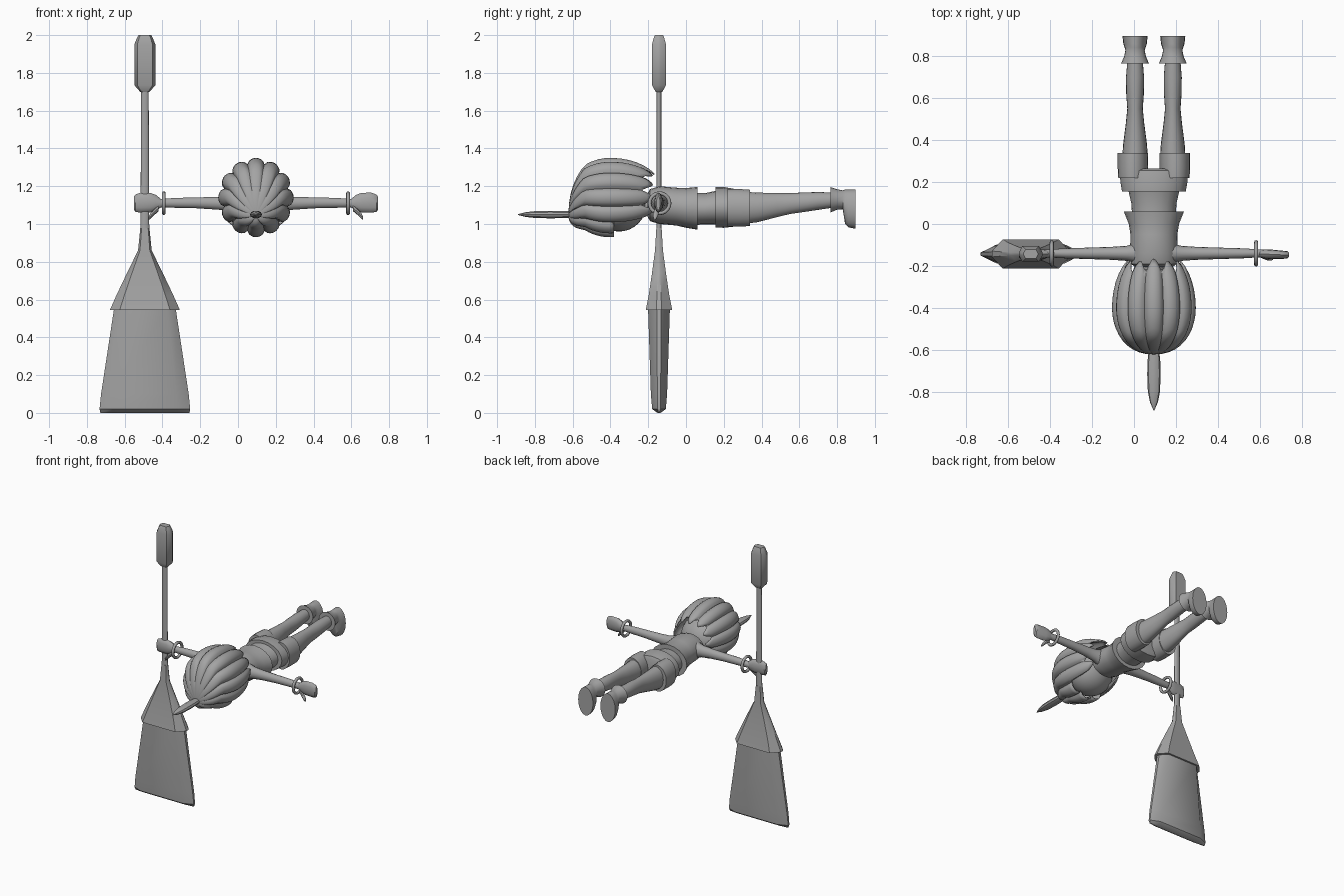
import bpy, bmesh, math
from math import sin, cos, pi

if "Cube" in bpy.data.objects:
    bpy.data.objects.remove(bpy.data.objects["Cube"])

CX = 0.095          # middle of the figure
grey = bpy.data.materials.new("plain grey")
grey.diffuse_color = (0.37, 0.37, 0.37, 1)
grey.use_nodes = True
grey.node_tree.nodes["Principled BSDF"].inputs["Base Color"].default_value = grey.diffuse_color


def finish(name, bm, angle=35):
    bmesh.ops.recalc_face_normals(bm, faces=bm.faces)
    me = bpy.data.meshes.new(name)
    bm.to_mesh(me)
    bm.free()
    ob = bpy.data.objects.new(name, me)
    bpy.context.collection.objects.link(ob)
    me.materials.append(grey)
    bpy.ops.object.select_all(action='DESELECT')
    ob.select_set(True)
    bpy.context.view_layer.objects.active = ob
    bpy.ops.object.shade_smooth_by_angle(angle=math.radians(angle))
    return ob


def loft(name, axis, rings, section=None, n=16, angle=35):
    """rings: (position on axis, centre a, centre b, half size a, half size b)"""
    section = section or [(cos(2 * pi * i / n), sin(2 * pi * i / n)) for i in range(n)]
    bm = bmesh.new()
    loops = []
    for p, ca, cb, ha, hb in rings:
        loop = []
        for u, v in section:
            a, b = ca + u * ha, cb + v * hb
            co = {'x': (p, a, b), 'y': (a, p, b), 'z': (a, b, p)}[axis]
            loop.append(bm.verts.new(co))
        loops.append(loop)
    m = len(section)
    for l0, l1 in zip(loops, loops[1:]):
        for i in range(m):
            bm.faces.new((l0[i], l0[(i + 1) % m], l1[(i + 1) % m], l1[i]))
    bm.faces.new(loops[0])
    bm.faces.new(loops[-1])
    return finish(name, bm, angle)


# Broom: grip, shaft, flared collar and flat bristles
BX, BY = -0.493, -0.143
flat8 = [(1, .2), (.72, 1), (-.72, 1), (-1, .2), (-1, -.2), (-.72, -1), (.72, -1), (1, -.2)]


def broom_part(name, rows, section):
    return loft(name, 'z', [(z, BX, BY, a, b) for z, a, b in rows], section, angle=40)


broom_part("broom_grip", [(1.70, .025, .018), (1.735, .056, .037), (1.95, .056, .037),
                          (1.985, .042, .028), (2.0, .034, .022)], flat8)
broom_part("broom_shaft", [(.84, .035, .02), (1.0, .023, .013), (1.72, .02, .012)], None)
broom_part("broom_collar", [(.545, .185, .07), (.62, .152, .055), (.74, .095, .037),
                            (.86, .036, .021), (.98, .024, .014)], flat8)
broom_part("broom_bristles", [(0, .236, .008), (.02, .24, .036), (.1, .232, .043),
                              (.56, .162, .058)], flat8)

# Head under the hair, with the face pointing down
bm = bmesh.new()
bmesh.ops.create_uvsphere(bm, u_segments=24, v_segments=16, radius=1)
for v in bm.verts:
    v.co = (CX + v.co.x * .165, -.355 + v.co.y * .145, 1.105 + v.co.z * .145)
finish("head", bm)

# Ribbed hair cap: lobes run from the crown to pointed tips, left short over the face
LOBES, PER, ROWS = 12, 8, 16
bm = bmesh.new()
grid = []
for j in range(LOBES * PER):
    a = 2 * pi * j / (LOBES * PER)
    lobe = abs(cos(LOBES * a / 2))
    face = abs(a - pi) < math.radians(46)
    y_end = -.38 if face else -.235 + .06 * lobe
    if not face and cos(a) > .95:
        y_end += .01
    th_end = math.acos(-(y_end + .40) / .28) if y_end > -.40 else pi / 2
    col = []
    for i in range(ROWS + 1):
        th = max(.04, th_end * i / ROWS)
        y = -.40 - cos(th) * (.222 if th < pi / 2 else .28)
        r = sin(th) ** .85 * (.87 + .13 * lobe ** .6)
        cz = 1.05 + .09 * min(1, th / .9)
        col.append(bm.verts.new((CX + .2 * r * sin(a), y, cz + .21 * r * cos(a))))
    grid.append(col)
for c0, c1 in zip(grid, grid[1:] + grid[:1]):
    for i in range(ROWS):
        bm.faces.new((c0[i], c1[i], c1[i + 1], c0[i + 1]))
bm.faces.new([c[0] for c in grid])
hair = finish("hair", bm)
solid = hair.modifiers.new("thickness", 'SOLIDIFY')
solid.thickness, solid.offset = .008, -1


def body(name, rows, cx=CX, n=20):
    """rows: (y, centre z, half width, half depth)"""
    return loft(name, 'y', [(y, cx, cz, a, b) for y, cz, a, b in rows], n=n)


# Pointed tuft on the crown
body("hair_tuft", [(-.89, 1.05, .002, .002), (-.85, 1.05, .019, .013), (-.8, 1.05, .029, .019),
                   (-.72, 1.05, .032, .021), (-.66, 1.05, .031, .02), (-.61, 1.05, .026, .018)], n=10)

# Trunk
body("neck", [(-.27, 1.1, .05, .05), (-.17, 1.1, .05, .05)])
body("shirt", [(-.205, 1.1, .09, .06), (-.19, 1.1, .11, .085), (-.14, 1.1, .114, .1),
               (-.05, 1.092, .112, .1), (.0, 1.085, .12, .105), (.06, 1.083, .144, .113)])
body("waist", [(.04, 1.08, .104, .085), (.1, 1.08, .108, .083), (.165, 1.087, .123, .09)])
body("shorts_hip", [(.155, 1.088, .152, .107), (.2, 1.088, .16, .108), (.255, 1.086, .163, .1),
                    (.265, 1.086, .12, .08)])

for side, s in (("left", -1), ("right", 1)):
    # Shorts leg, bare leg and flared boot
    body("shorts_leg_" + side, [(.22, 1.086, .07, .098), (.27, 1.086, .073, .1),
                                (.34, 1.085, .073, .096)], CX + s * .1)
    body("leg_" + side, [(.3, 1.085, .062, .086), (.38, 1.088, .057, .078), (.48, 1.1, .044, .064),
                         (.55, 1.108, .037, .055), (.62, 1.115, .042, .052),
                         (.7, 1.122, .043, .047), (.8, 1.128, .035, .038)], CX + s * .09)
    body("boot_" + side, [(.765, 1.128, .067, .067), (.8, 1.13, .052, .054), (.83, 1.128, .046, .05),
                          (.842, 1.092, .05, .09), (.86, 1.082, .056, .1),
                          (.898, 1.079, .06, .104)], CX + s * .09)

    # Arm, hand and thumb
    def limb(name, rows, n=14):
        return loft(name + side, 'x', [(CX + s * d, cy, cz, a, b) for d, cy, cz, a, b in rows], n=n)

    limb("arm_", [(.08, -.14, 1.105, .05, .06), (.13, -.14, 1.108, .036, .042),
                  (.2, -.14, 1.11, .031, .035), (.32, -.14, 1.112, .027, .029),
                  (.42, -.14, 1.112, .024, .027), (.52, -.14, 1.11, .018, .022)])
    limb("hand_", [(.5, -.142, 1.11, .017, .02), (.53, -.143, 1.112, .022, .042),
                   (.56, -.145, 1.113, .023, .052), (.61, -.147, 1.113, .02, .053),
                   (.638, -.147, 1.11, .017, .046), (.645, -.147, 1.11, .01, .036)], 12)
    limb("thumb_", [(.515, -.15, 1.085, .014, .018), (.54, -.158, 1.062, .015, .016),
                    (.56, -.163, 1.04, .012, .014), (.568, -.165, 1.03, .006, .008)], 8)
    # Bracelet
    bpy.ops.mesh.primitive_torus_add(location=(CX + s * .488, -.14, 1.11), rotation=(0, pi / 2, 0),
                                     major_radius=.053, minor_radius=.01,
                                     major_segments=20, minor_segments=8)
    ring = bpy.context.object
    ring.name = "bracelet_" + side
    ring.data.materials.append(grey)
    bpy.ops.object.shade_smooth_by_angle(angle=math.radians(60))
